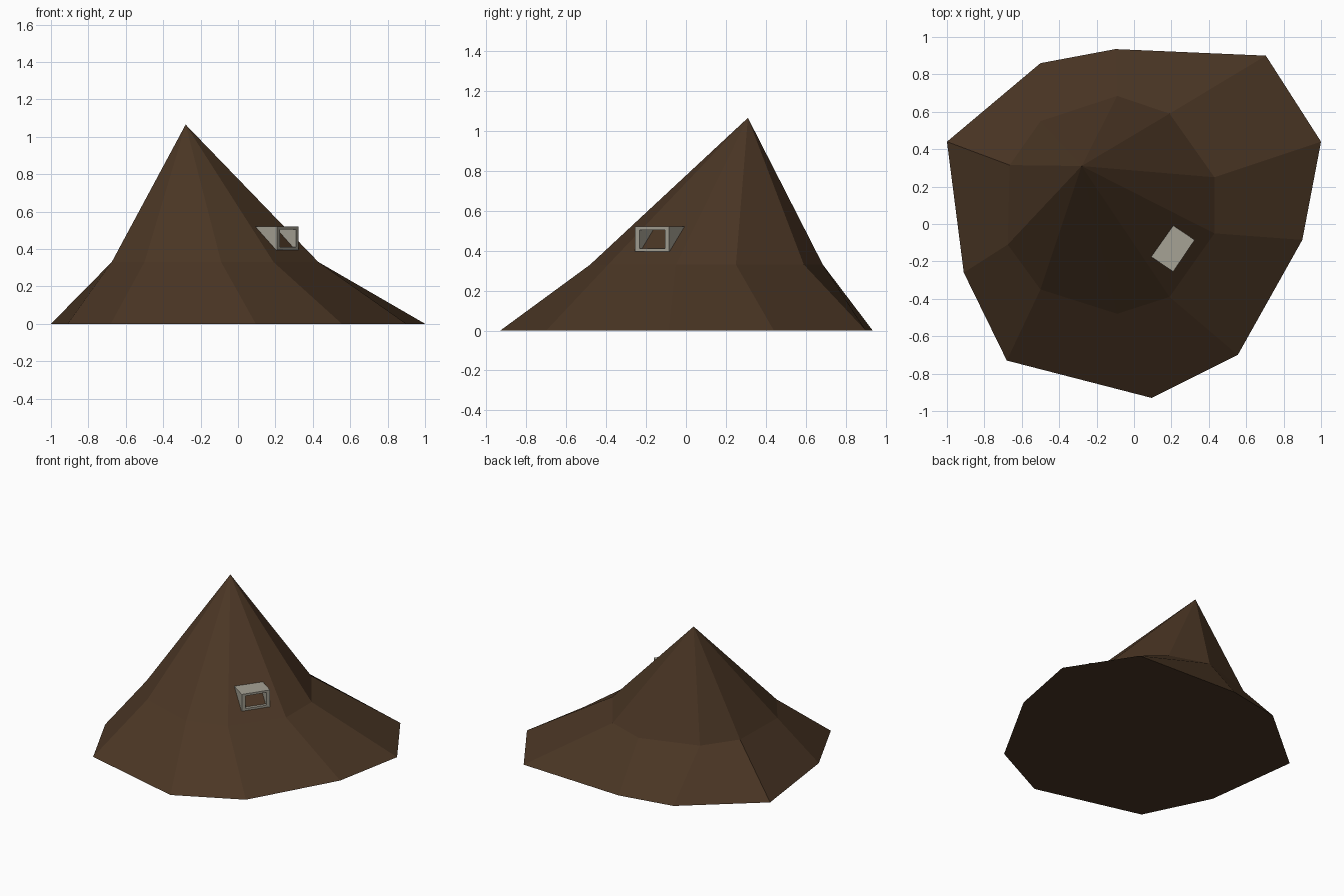
import bpy, bmesh
from mathutils import Vector

if "Cube" in bpy.data.objects:
    bpy.data.objects.remove(bpy.data.objects["Cube"])


def material(name, rgb):
    m = bpy.data.materials.new(name)
    m.diffuse_color = (*rgb, 1)
    m.use_nodes = True
    m.node_tree.nodes["Principled BSDF"].inputs["Base Color"].default_value = m.diffuse_color
    return m


def finish(bm, name, mat):
    bmesh.ops.recalc_face_normals(bm, faces=bm.faces)
    me = bpy.data.meshes.new(name)
    bm.to_mesh(me)
    bm.free()
    me.materials.append(mat)
    ob = bpy.data.objects.new(name, me)
    bpy.context.collection.objects.link(ob)
    return ob


def bridge(bm, a, b):
    n = len(a)
    for i in range(n):
        j = (i + 1) % n
        bm.faces.new((a[i], a[j], b[j], b[i]))


brown = material("dark earth brown", (0.070, 0.037, 0.018))
stone = material("pale stone grey", (0.38, 0.36, 0.30))

# Mound: irregular foot outline, shoulder ring, off-centre peak
foot = [(-1, .44), (-.91, -.26), (-.68, -.73), (.095, -.93), (.555, -.70),
        (.90, -.085), (1, .44), (.705, .90), (-.10, .935), (-.50, .86)]
shoulder = [(-.665, .315), (-.675, -.11), (-.50, -.35), (-.09, -.48), (.19, -.39),
            (.43, -.05), (.43, .25), (.19, .59), (-.09, .685), (-.50, .55)]
bm = bmesh.new()
low = [bm.verts.new((x, y, 0)) for x, y in foot]
mid = [bm.verts.new((x, y, .33)) for x, y in shoulder]
peak = bm.verts.new((-.28, .31, 1.065))
bm.faces.new(low)
bridge(bm, low, mid)
for i in range(10):
    bm.faces.new((mid[i], mid[(i + 1) % 10], peak))
finish(bm, "mound", brown)

# Entrance frame: open rectangular tube whose back follows the slope
centre = Vector((.267, -.17, .4575))
side = Vector((.56, .828, 0)).normalized()
out = Vector((side.y, -side.x, 0))


def ring(bm, w, h, back):
    verts = []
    for s, t in ((-1, -1), (1, -1), (1, 1), (-1, 1)):
        depth = (.09 + t * h * 1.0) if back else 0
        verts.append(bm.verts.new(centre + side * s * w + Vector((0, 0, t * h)) - out * depth))
    return verts


bm = bmesh.new()
outer, outer_back = ring(bm, .1025, .0625, False), ring(bm, .1025, .0625, True)
inner, inner_back = ring(bm, .077, .047, False), ring(bm, .077, .047, True)
bridge(bm, outer, outer_back)
bridge(bm, outer_back, inner_back)
bridge(bm, inner_back, inner)
bridge(bm, inner, outer)
finish(bm, "entrance_frame", stone)
